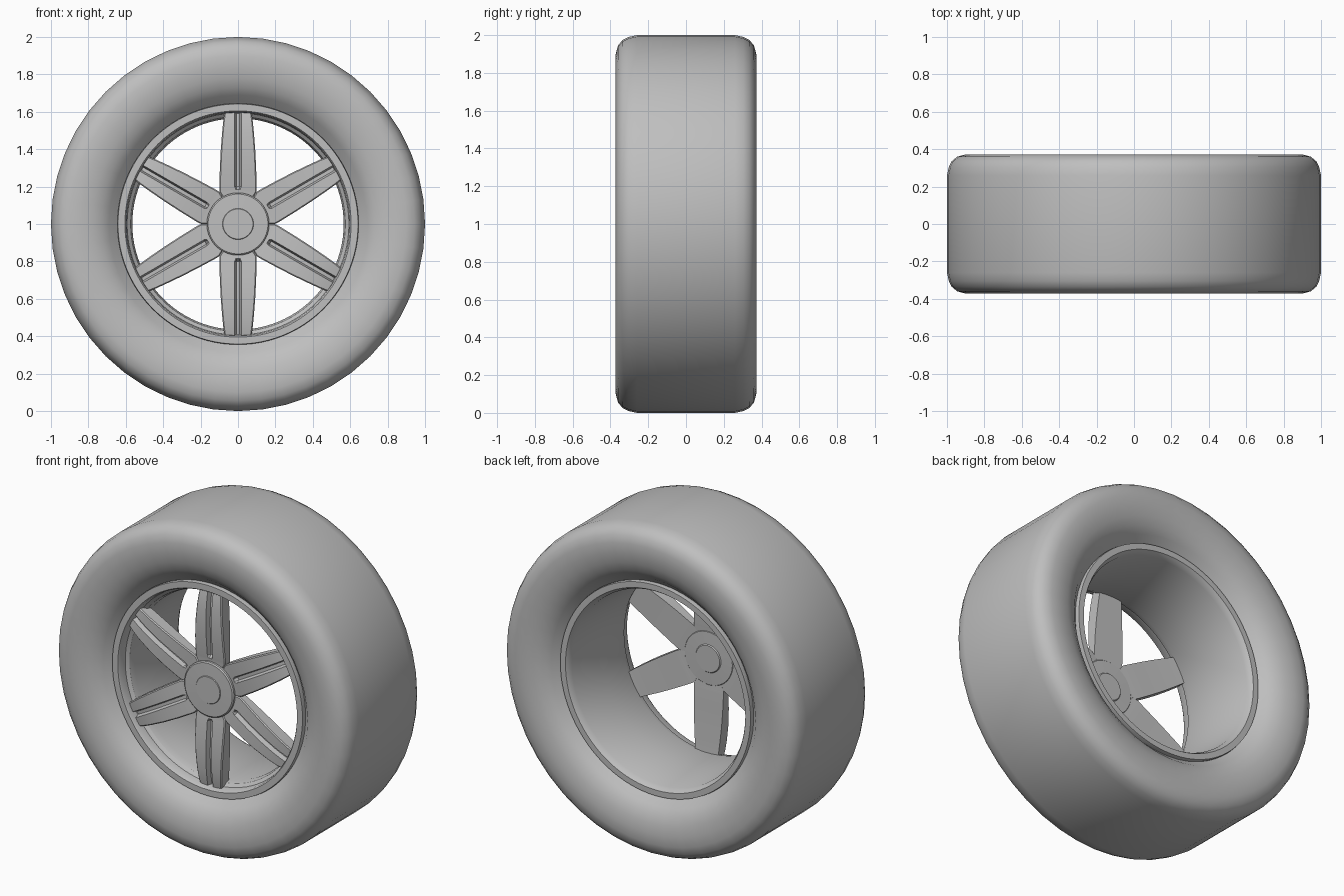
import bpy, bmesh, math

if "Cube" in bpy.data.objects:
    bpy.data.objects.remove(bpy.data.objects["Cube"])

GREY = (0.52, 0.52, 0.52, 1.0)
grey = bpy.data.materials.new("plain grey")
grey.diffuse_color = GREY
grey.use_nodes = True
grey.node_tree.nodes["Principled BSDF"].inputs["Base Color"].default_value = GREY


def finish(bm, name, angle=32):
    bmesh.ops.recalc_face_normals(bm, faces=bm.faces)
    mesh = bpy.data.meshes.new(name)
    bm.to_mesh(mesh)
    bm.free()
    obj = bpy.data.objects.new(name, mesh)
    bpy.context.collection.objects.link(obj)
    obj.location.z = 1
    mesh.materials.append(grey)
    bpy.ops.object.select_all(action='DESELECT')
    obj.select_set(True)
    bpy.context.view_layer.objects.active = obj
    bpy.ops.object.shade_smooth_by_angle(angle=math.radians(angle))
    return obj


def lathe(name, profile, steps, closed=True):
    """Spin (radius, y) points around the y axis; open profiles end in flat caps."""
    bm = bmesh.new()
    rings = []
    for r, y in profile:
        rings.append([bm.verts.new((r * math.sin(math.tau * i / steps), y,
                                    r * math.cos(math.tau * i / steps)))
                      for i in range(steps)])
    pairs = list(zip(rings, rings[1:]))
    if closed:
        pairs.append((rings[-1], rings[0]))
    else:
        bm.faces.new(rings[0])
        bm.faces.new(rings[-1])
    for a, b in pairs:
        for i in range(steps):
            j = (i + 1) % steps
            bm.faces.new((a[i], a[j], b[j], b[i]))
    return finish(bm, name)


# Tyre: wide tread, rounded shoulders, sidewalls that roll inwards to the rim
wall = [(0.63, 0.255), (0.655, 0.275), (0.69, 0.315), (0.73, 0.343), (0.78, 0.362),
        (0.84, 0.372), (0.90, 0.372), (0.945, 0.36), (0.975, 0.335), (0.99, 0.305), (1.0, 0.26)]
tyre = [(r, -y) for r, y in wall] + wall[::-1]
lathe("tyre", tyre, 48)

# Rim: lips on both sides and a deep open barrel
rim = [(0.635, -0.2), (0.645, -0.28), (0.642, -0.295), (0.605, -0.295), (0.598, -0.285),
       (0.593, -0.24), (0.575, -0.225), (0.565, -0.19), (0.57, 0.0), (0.588, 0.26),
       (0.60, 0.285), (0.607, 0.295), (0.642, 0.295), (0.645, 0.28), (0.635, 0.2)]
lathe("rim", rim, 96)

# Hub with a shallow boss on each face
lathe("hub", [(0.08, -0.290), (0.083, -0.286), (0.16, -0.284), (0.167, -0.278),
              (0.167, -0.225), (0.16, -0.218), (0.085, -0.216), (0.08, -0.21)], 64, closed=False)

# Spokes: radius, half width, front y, back y, groove depth
stations = [(0.06, 0.034, -0.262, -0.225, 0.0), (0.17, 0.098, -0.266, -0.22, 0.0),
            (0.185, 0.1, -0.268, -0.219, 0.0), (0.2, 0.1, -0.27, -0.218, 0.025),
            (0.3, 0.097, -0.28, -0.215, 0.028), (0.4, 0.092, -0.284, -0.21, 0.028),
            (0.5, 0.084, -0.28, -0.204, 0.028), (0.56, 0.078, -0.272, -0.2, 0.028),
            (0.598, 0.072, -0.264, -0.196, 0.028)]


def spoke(index):
    bm = bmesh.new()
    turn = math.tau * index / 6
    c, s = math.cos(turn), math.sin(turn)
    rows = []
    for r, w, front, back, depth in stations:
        g = 0.018 if depth else 0.012
        half = [(w, back), (w, front + 0.006), (w - 0.006, front),
                (g, front), (g / 2, front + depth)]
        section = half + [(-x, y) for x, y in half[::-1]]
        rows.append([bm.verts.new((x * c + r * s, y, r * c - x * s)) for x, y in section])
    for a, b in zip(rows, rows[1:]):
        for i in range(len(a)):
            j = (i + 1) % len(a)
            bm.faces.new((a[i], a[j], b[j], b[i]))
    bm.faces.new(rows[0])
    bm.faces.new(rows[-1])
    finish(bm, f"spoke_{index + 1}", 28)


for k in range(6):
    spoke(k)
